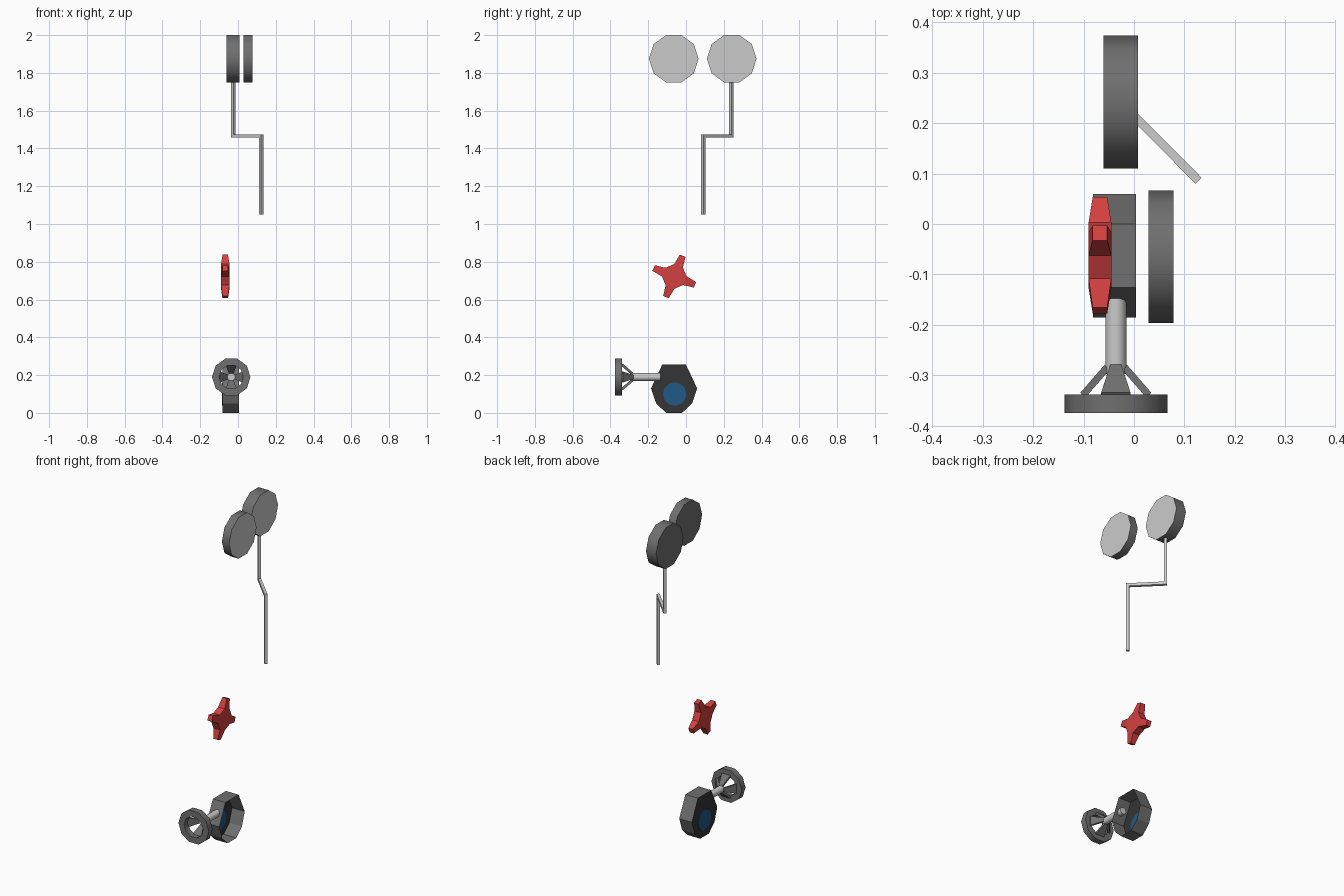
import bpy, bmesh, math
from mathutils import Vector

if "Cube" in bpy.data.objects:
    bpy.data.objects.remove(bpy.data.objects["Cube"])


def material(name, rgb):
    m = bpy.data.materials.new(name)
    m.diffuse_color = (*rgb, 1)
    m.use_nodes = True
    m.node_tree.nodes["Principled BSDF"].inputs["Base Color"].default_value = m.diffuse_color
    return m


DARK = material("dark grey", (0.16, 0.16, 0.16))
LIGHT = material("light grey", (0.6, 0.6, 0.6))
BLACK = material("charcoal", (0.035, 0.035, 0.035))
RED = material("red", (0.65, 0.05, 0.05))
BLUE = material("blue", (0.014, 0.10, 0.24))


def finish(name, bm, mats, smooth=None, normals=True):
    if normals:
        bmesh.ops.recalc_face_normals(bm, faces=bm.faces)
    me = bpy.data.meshes.new(name)
    bm.to_mesh(me)
    bm.free()
    ob = bpy.data.objects.new(name, me)
    bpy.context.collection.objects.link(ob)
    for m in mats:
        me.materials.append(m)
    if smooth:
        bpy.context.view_layer.objects.active = ob
        ob.select_set(True)
        bpy.ops.object.shade_smooth_by_angle(angle=math.radians(smooth))
        ob.select_set(False)
    return ob


def loft(bm, rings, closed=False, caps=True):
    """Skin a list of equal-sized point rings."""
    vs = [[bm.verts.new(p) for p in r] for r in rings]
    n = len(rings[0])
    pairs = list(zip(vs, vs[1:])) + ([(vs[-1], vs[0])] if closed else [])
    for a, b in pairs:
        for i in range(n):
            j = (i + 1) % n
            bm.faces.new((a[i], a[j], b[j], b[i]))
    if caps and not closed:
        bm.faces.new(vs[0][::-1])
        bm.faces.new(vs[-1])
    bm.normal_update()
    return vs


def ring_x(x, y, z, r, n, rot=0):
    return [(x, y + r * math.cos(rot + math.tau * i / n),
             z + r * math.sin(rot + math.tau * i / n)) for i in range(n)]


def ring_y(y, x, z, r, n):
    return [(x + r * math.cos(math.tau * i / n), y,
             z + r * math.sin(math.tau * i / n)) for i in range(n)]


# two ten-sided pads at the top, light face towards +x
for name, x0, x1, y in (("rear_pad", -0.06, 0.008, 0.242),
                        ("front_pad", 0.029, 0.078, -0.065)):
    bm = bmesh.new()
    loft(bm, [ring_x(x, y, 1.875, 0.1315, 10) for x in (x0, x1)])
    bmesh.ops.recalc_face_normals(bm, faces=bm.faces)
    for f in bm.faces:
        f.material_index = 1 if f.normal.x > 0.9 else 0
    finish(name, bm, [DARK, LIGHT], 40)

# cranked square rod, mitred at its two bends
path = [Vector(p) for p in ((-0.025, 0.24, 1.77), (-0.025, 0.24, 1.466),
                            (0.122, 0.092, 1.466), (0.122, 0.092, 1.05))]
d = (path[2] - path[1]).normalized()
up = Vector((0, 0, 1))
side = d.cross(up)
h = 0.0085
rings = []
for p, m in zip(path, (d, d + up, d + up, d)):
    rings.append([p + h * (m + side), p + h * (m - side),
                  p - h * (m + side), p - h * (m - side)])
bm = bmesh.new()
loft(bm, rings)
finish("crank_rod", bm, [LIGHT])

# red knob: octagonal hub with four tapered arms pulled from alternate sides
c = Vector((-0.0675, -0.062, 0.7225))
bm = bmesh.new()
a0 = math.radians(68 + 22.5)
loft(bm, [ring_x(c.x + s * 0.0225, c.y, c.z, 0.065, 8, a0) for s in (-1, 1)])
bmesh.ops.recalc_face_normals(bm, faces=bm.faces)
bm.normal_update()
sides = []
for f in bm.faces:
    if abs(f.normal.x) < 0.5:
        a = math.degrees(math.atan2(f.normal.z, f.normal.y)) - 68
        if abs((a + 45) % 90 - 45) < 10:
            sides.append(f)
for f in bmesh.ops.extrude_discrete_faces(bm, faces=sides)["faces"]:
    f.normal_update()
    mid = f.calc_center_median()
    tip = c + (mid - c).normalized() * 0.118
    for v in f.verts:
        v.co = tip + (v.co - mid) * 0.64
finish("red_knob", bm, [RED])

# open cup-shaped base with a dark floor on its -x side
half = [(0.063, 0.255), (0.122, 0.13), (0.095, 0.05), (0.042, 0.0)]
cy = -0.063
outline = [(cy + y, z) for y, z in half] + [(cy - y, z) for y, z in half[::-1]]
bm = bmesh.new()
vs = loft(bm, [[(x, y, z) for y, z in outline] for x in (-0.081, 0.004)], caps=False)
floor = bm.faces.new(vs[0])
floor.material_index = 1
finish("base_cup", bm, [DARK, BLACK])

# blue disc showing on both sides of the floor
bm = bmesh.new()
loft(bm, [ring_x(x, -0.06, 0.10, 0.062, 12) for x in (-0.084, -0.078)])
finish("blue_disc", bm, [BLUE])

# wheel rim
wx, wz = -0.036, 0.19
bm = bmesh.new()
loft(bm, [ring_y(y, wx, wz, r, 10) for y, r in
          ((-0.375, 0.102), (-0.338, 0.102), (-0.338, 0.064), (-0.375, 0.064))],
     closed=True)
finish("wheel_rim", bm, [DARK], 40)

# four wedge spokes sloping from the rim back to the column
for k in range(4):
    a = k * math.pi / 2
    out = Vector((math.cos(a), 0, math.sin(a)))
    across = Vector((-math.sin(a), 0, math.cos(a)))
    rings = []
    for r, y, w in ((0.066, -0.34, 0.029), (0.018, -0.285, 0.011)):
        p = Vector((wx, y, wz)) + out * r
        off = Vector((0, 0.006, 0)) + out * 0.004
        rings.append([p + across * w + off, p - across * w + off,
                      p - across * w - off, p + across * w - off])
    bm = bmesh.new()
    loft(bm, rings)
    finish("wheel_spoke", bm, [DARK])

# column joining wheel and base
bm = bmesh.new()
loft(bm, [ring_y(y, wx, wz, 0.021, 10) for y in (-0.297, -0.135)])
finish("wheel_column", bm, [LIGHT], 40)
